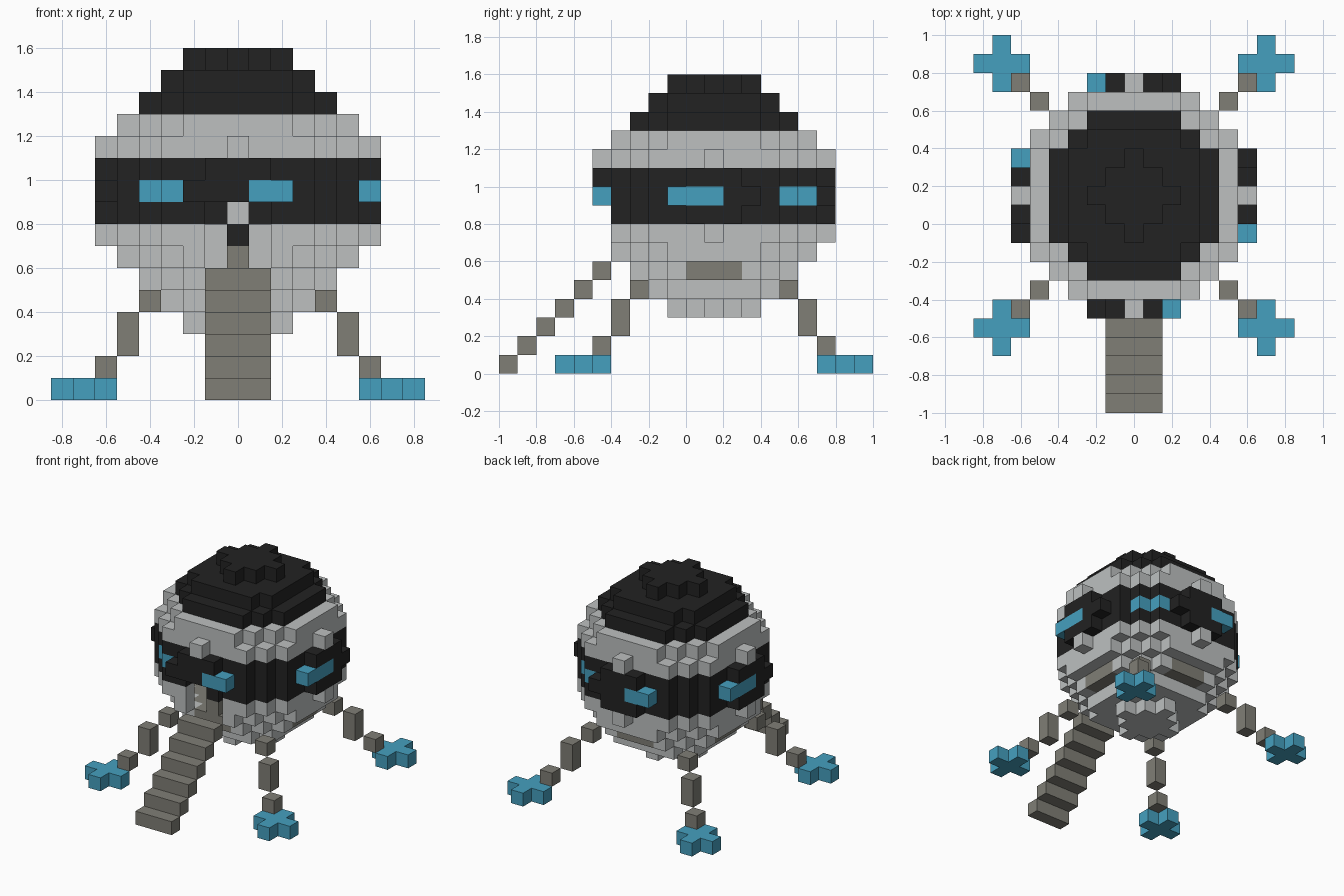
import bpy, bmesh, math
from mathutils import Vector

cube = bpy.data.objects.get("Cube")
if cube:
    bpy.data.objects.remove(cube, do_unlink=True)

CELL = 0.1
CENTRE = Vector((0, 0.15, 0.95))
R2 = 40                                  # squared ball radius in cells
DIRS = [Vector(d) for d in ((1, 0, 0), (-1, 0, 0), (0, 1, 0),
                            (0, -1, 0), (0, 0, 1), (0, 0, -1))]


def material(name, rgb):
    m = bpy.data.materials.new(name)
    m.use_nodes = True
    m.diffuse_color = (*rgb, 1)
    m.node_tree.nodes["Principled BSDF"].inputs["Base Color"].default_value = (*rgb, 1)
    return m


LIGHT = material("light grey", (0.51, 0.53, 0.53))
BLACK = material("near black", (0.016, 0.016, 0.016))
BLUE = material("blue", (0.06, 0.35, 0.52))
GREY = material("warm grey", (0.215, 0.21, 0.18))


def blocks(name, cells, mat, solid=None):
    """Unit blocks on the grid, keeping only faces not covered by a neighbour."""
    cells = set(cells)
    solid = cells | (solid or set())
    bm = bmesh.new()
    for c in cells:
        for d in DIRS:
            n = Vector(c) + d
            if tuple(int(v) for v in n) in solid:
                continue
            u = Vector((d.y, d.z, d.x))
            v = d.cross(u)
            mid = Vector(c) + d / 2
            bm.faces.new([bm.verts.new(CENTRE + CELL * (mid + u * a / 2 + v * b / 2))
                          for a, b in ((-1, -1), (1, -1), (1, 1), (-1, 1))])
    bmesh.ops.remove_doubles(bm, verts=bm.verts, dist=0.0001)
    me = bpy.data.meshes.new(name)
    bm.to_mesh(me)
    bm.free()
    me.materials.append(mat)
    ob = bpy.data.objects.new(name, me)
    bpy.context.collection.objects.link(ob)
    return ob


def in_ball(i, j, k):
    return i * i + j * j + k * k <= R2


def on_shell(i, j, k):
    return in_ball(i, j, k) and not all(
        in_ball(i + d.x, j + d.y, k + d.z) for d in DIRS)


def in_door(i, j, k):
    return abs(i) <= 1 and j < 0 and -3 <= k <= -1


def is_window(i, j, k):
    # six windows evenly spaced round the equator
    return k == 0 and (math.degrees(math.atan2(j, i)) - 39) % 60 < 21.5


# Hollow ball sorted into its parts
span = range(-6, 7)
parts = {"hull": [], "cap": [], "band": [], "windows": [], "floor": []}
for i in span:
    for j in span:
        for k in span:
            c = (i, j, k)
            if k == -4 and i * i + j * j <= 17:
                parts["floor"].append(c)
            elif not on_shell(*c) or in_door(*c):
                continue
            elif is_window(*c):
                parts["windows"].append(c)
            elif abs(k) <= 1:
                parts["band"].append(c)
            else:
                parts["cap" if k >= 4 else "hull"].append(c)

colours = {"hull": LIGHT, "cap": BLACK, "band": BLACK, "windows": BLUE, "floor": GREY}
ball = {c for cells in parts.values() for c in cells}
for name, cells in parts.items():
    blocks(name, cells, colours[name], ball)

# Small pilot standing in the doorway
for name, k, mat in (("pilot_legs", -3, GREY), ("pilot_torso", -2, BLACK),
                     ("pilot_head", -1, LIGHT)):
    blocks(name, [(0, -4, k)], mat)

# Stepped boarding ramp
blocks("ramp", [(i, -6 - s, -4 - s) for s in range(6) for i in (-1, 0, 1)], GREY)

# Four jointed legs with cross-shaped feet
for sx, side in ((1, "left"), (-1, "right")):
    for sy, end in ((-1, "front"), (1, "back")):
        leg = [(4, -5), (5, -6), (5, -7), (6, -8)]
        blocks(f"{end}_{side}_leg", [(sx * n, sy * n, k) for n, k in leg], GREY)
        foot = [(7 * sx + a, 7 * sy + b, -9)
                for a in (-1, 0, 1) for b in (-1, 0, 1) if a * b == 0]
        blocks(f"{end}_{side}_foot", foot, BLUE)
